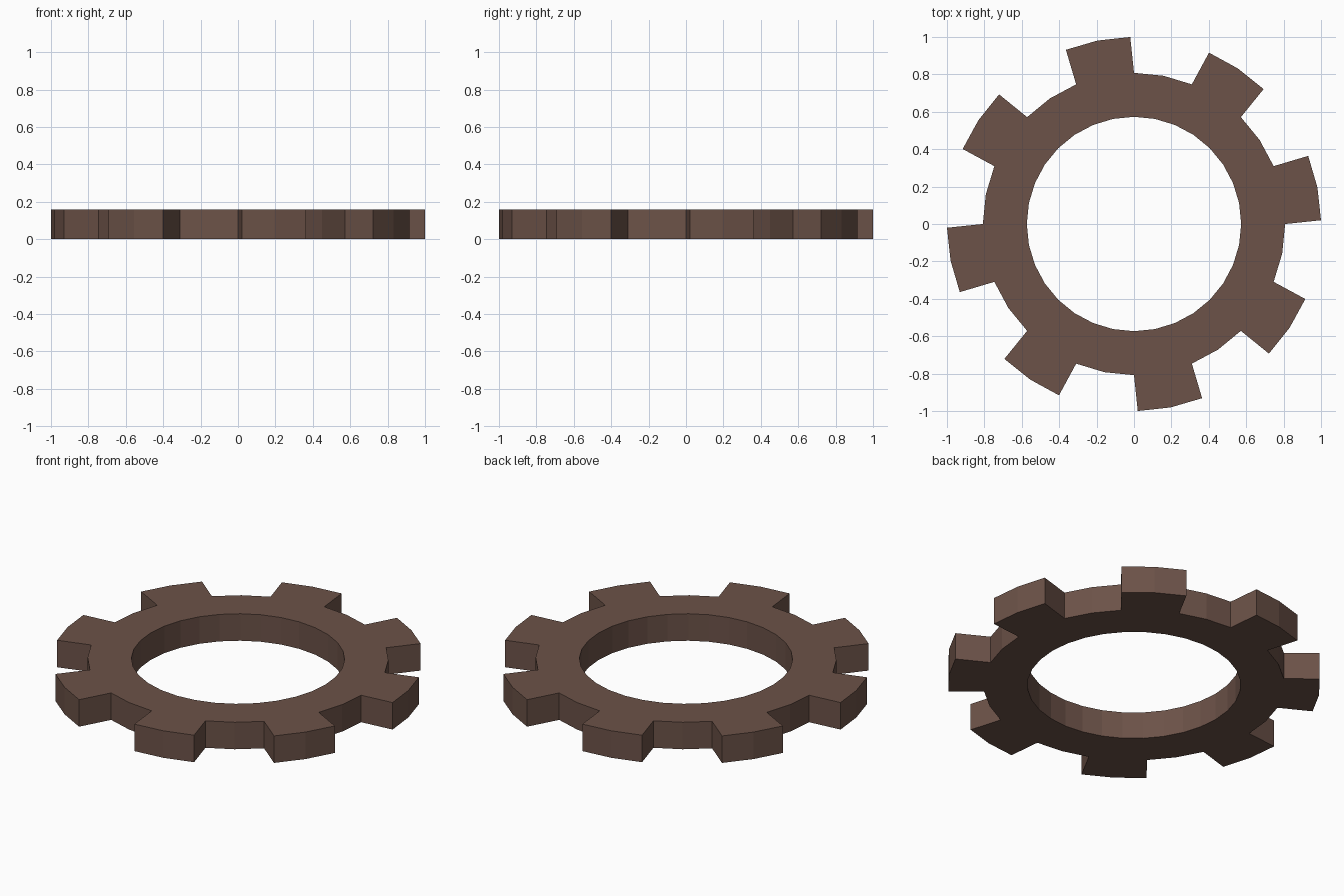
import bpy, bmesh
from math import cos, sin, radians

if "Cube" in bpy.data.objects:
    bpy.data.objects.remove(bpy.data.objects["Cube"])

TEETH, STEPS = 8, 32
HOLE_R, ROOT_R, TIP_R, HEIGHT = 0.573, 0.808, 1.0, 0.16
TAPER = 1.15  # degrees each tooth flank leans in

bm = bmesh.new()


def point(r, deg):
    return bm.verts.new((r * cos(radians(deg)), r * sin(radians(deg)), 0))


# Flat ring with a 32-sided hole
angles = [i * 360 / STEPS for i in range(STEPS)]
inner = [point(HOLE_R, a) for a in angles]
root = [point(ROOT_R, a) for a in angles]
for i in range(STEPS):
    j = (i + 1) % STEPS
    bm.faces.new((inner[i], root[i], root[j], inner[j]))

# Teeth: two ring segments wide, two segments apart
for t in range(TEETH):
    i = t * STEPS // TEETH
    a = angles[i]
    tip = [point(TIP_R, a + d) for d in (TAPER, 11.25, 22.5 - TAPER)]
    for k in range(2):
        bm.faces.new((root[i + k], tip[k], tip[k + 1], root[(i + k + 1) % STEPS]))

# Raise the outline into a solid gear
res = bmesh.ops.extrude_face_region(bm, geom=bm.faces[:], use_keep_orig=True)
top = [v for v in res["geom"] if isinstance(v, bmesh.types.BMVert)]
bmesh.ops.translate(bm, verts=top, vec=(0, 0, HEIGHT))
bmesh.ops.recalc_face_normals(bm, faces=bm.faces[:])

mesh = bpy.data.meshes.new("gear_ring")
bm.to_mesh(mesh)
bm.free()
gear = bpy.data.objects.new("gear_ring", mesh)
bpy.context.collection.objects.link(gear)

# Brown finish
mat = bpy.data.materials.new("brown")
mat.diffuse_color = (0.15, 0.085, 0.065, 1)
mat.use_nodes = True
mat.node_tree.nodes["Principled BSDF"].inputs["Base Color"].default_value = mat.diffuse_color
mesh.materials.append(mat)
